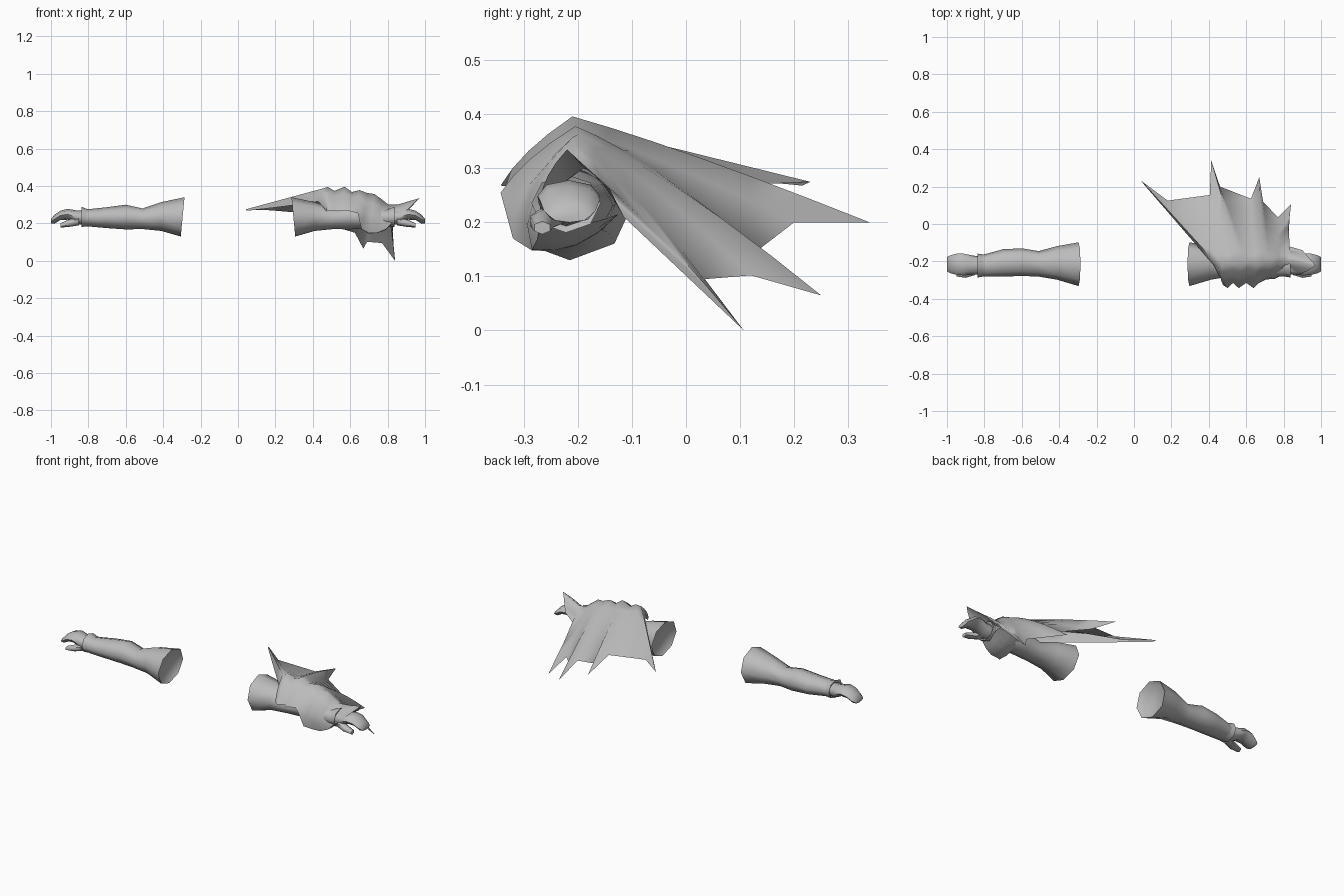
import bpy, bmesh, math
from mathutils import Vector

if "Cube" in bpy.data.objects:
    bpy.data.objects.remove(bpy.data.objects["Cube"], do_unlink=True)

grey = bpy.data.materials.new("plain grey")
grey.diffuse_color = (0.5, 0.5, 0.5, 1)
grey.use_nodes = True
grey.node_tree.nodes["Principled BSDF"].inputs["Base Color"].default_value = (0.5, 0.5, 0.5, 1)


def grid_object(name, rows, closed=False, caps=(False, False), angle=66):
    """Skin a list of equal-length point rows into one smooth sheet or tube."""
    bm = bmesh.new()
    vs = [[bm.verts.new(p) for p in row] for row in rows]
    n = len(rows[0])
    for a, b in zip(vs, vs[1:]):
        for i in range(n if closed else n - 1):
            j = (i + 1) % n
            bm.faces.new((a[i], a[j], b[j], b[i]))
    for flag, ring in zip(caps, (vs[0], vs[-1])):
        if flag:
            bm.faces.new(ring)
    bmesh.ops.recalc_face_normals(bm, faces=bm.faces)
    mesh = bpy.data.meshes.new(name)
    bm.to_mesh(mesh)
    bm.free()
    mesh.materials.append(grey)
    ob = bpy.data.objects.new(name, mesh)
    bpy.context.collection.objects.link(ob)
    bpy.ops.object.select_all(action='DESELECT')
    ob.select_set(True)
    bpy.context.view_layer.objects.active = ob
    bpy.ops.object.shade_smooth_by_angle(angle=math.radians(angle))
    return ob


def limb(name, sections, side, sides=8, caps=(False, False), tilt=0.0):
    """Tube along x; each section is x, centre y, centre z, y radius, z radius."""
    rows = []
    for x, y, z, ry, rz in sections:
        ring = []
        for i in range(sides):
            a = 2 * math.pi * i / sides
            # The opening near the elbow leans outwards at the top
            lean = tilt * math.cos(a) if x < 0.34 else 0
            ring.append((side * (x - lean), y + ry * math.sin(a), z + rz * math.cos(a)))
        rows.append(ring)
    return grid_object(name, rows, True, caps)


# Arm profiles, shared by both sides; the sleeve starts with a recessed end
SLEEVE = [(0.315, -0.213, 0.235, 0.095, 0.083), (0.296, -0.215, 0.235, 0.117, 0.105),
          (0.41, -0.208, 0.237, 0.09, 0.077), (0.51, -0.213, 0.225, 0.068, 0.055),
          (0.60, -0.204, 0.234, 0.074, 0.066), (0.70, -0.208, 0.231, 0.073, 0.056),
          (0.80, -0.222, 0.230, 0.06, 0.046), (0.825, -0.222, 0.232, 0.06, 0.046)]
CUFF = [(0.80, -0.222, 0.230, 0.058, 0.045), (0.838, -0.222, 0.235, 0.064, 0.054),
        (0.828, -0.222, 0.232, 0.045, 0.038)]
HAND = [(0.815, -0.222, 0.230, 0.047, 0.038), (0.865, -0.22, 0.233, 0.052, 0.037),
        (0.91, -0.217, 0.249, 0.058, 0.029), (0.95, -0.215, 0.243, 0.056, 0.025),
        (0.982, -0.215, 0.222, 0.048, 0.024), (1.0, -0.215, 0.212, 0.038, 0.012)]
THUMB = [(0.85, -0.247, 0.212, 0.03, 0.022), (0.90, -0.266, 0.202, 0.025, 0.02),
         (0.948, -0.266, 0.19, 0.017, 0.012)]
for label, side in (("left", 1), ("right", -1)):
    limb(label + "_sleeve", SLEEVE, side, caps=(True, False), tilt=0.01)
    limb(label + "_cuff", CUFF, side)
    limb(label + "_hand", HAND, side, caps=(True, True))
    limb(label + "_thumb", THUMB, side, sides=6, caps=(True, True))

# Cape folds: front hem, ridge over the forearm, trailing edge, front bulge, back bow
FOLDS = [
    ((.475, -.31, .262), (.43, -.225, .318), (.05, .215, .268), .01, -.005),
    ((.475, -.325, .27), (.45, -.22, .386), (.04, .23, .275), .025, 0),
    ((.50, -.343, .268), (.48, -.21, .395), (.18, .125, .27), .03, 0),
    ((.53, -.315, .265), (.515, -.21, .374), (.405, .155, .25), .025, .01),
    ((.56, -.343, .268), (.57, -.21, .396), (.413, .34, .20), .03, .015),
    ((.60, -.315, .265), (.61, -.20, .368), (.46, .20, .20), .025, .02),
    ((.64, -.343, .255), (.65, -.205, .378), (.625, .135, .15), .03, .035),
    ((.66, -.32, .17), (.69, -.20, .363), (.67, .25, .065), .065, .045),
    ((.70, -.285, .148), (.73, -.21, .357), (.69, .12, .102), .08, .04),
    ((.745, -.285, .15), (.77, -.20, .328), (.77, .035, .095), .08, .045),
    ((.79, -.275, .168), (.805, -.195, .30), (.84, .107, 0.0), .05, .045),
    ((.82, -.27, .20), (.85, -.19, .30), (.815, -.115, .21), .04, .03),
    ((.87, -.27, .24), (.97, -.22, .335), (.90, -.14, .26), .02, 0),
]


def bezier(a, c, b, t):
    return a * (1 - t) ** 2 + c * 2 * t * (1 - t) + b * t * t


columns = []
for f, r, t, bulge, bow in FOLDS:
    f, r, t = Vector(f), Vector(r), Vector(t)
    front = (f + r) / 2 + Vector((0, -bulge, 0))
    back = r.lerp(t, 0.35) + Vector((0, 0, bow))
    columns.append([bezier(f, front, r, k / 4) for k in range(4)] +
                   [bezier(r, back, t, k / 6) for k in range(7)])
grid_object("cape", columns, angle=80)

# Part of the cape wrapping beneath the forearm
under = []
for fold in FOLDS[7:12]:
    f = Vector(fold[0])
    end = Vector((f.x + 0.01, -0.125, 0.215))
    mid = Vector((f.x, -0.20, f.z - 0.015))
    under.append([bezier(f, mid, end, k / 4) for k in range(5)])
grid_object("cape_underside", under, angle=80)
